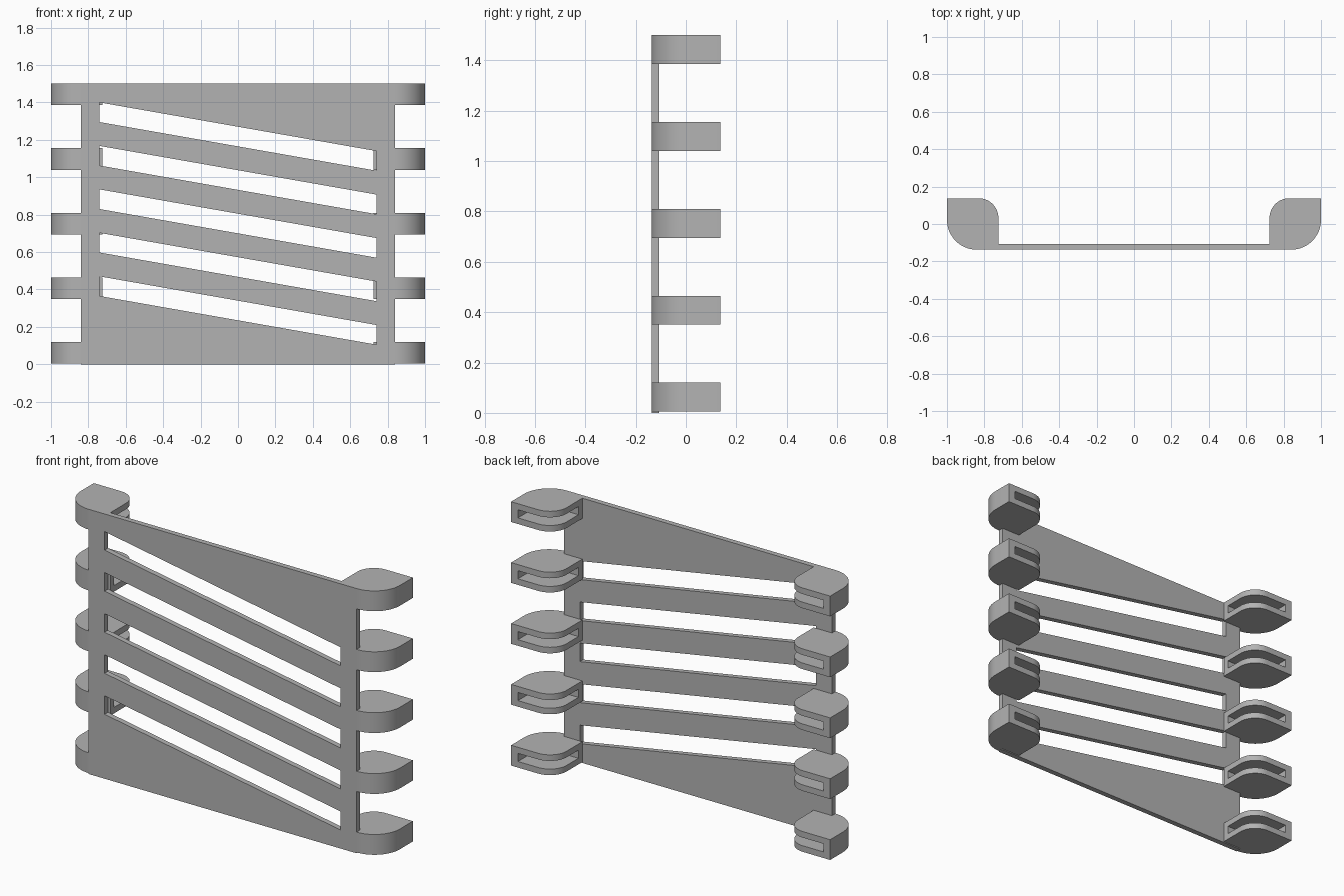
import bpy, bmesh
from math import cos, sin, pi, radians

cube = bpy.data.objects.get("Cube")
if cube:
    bpy.data.objects.remove(cube, do_unlink=True)

# Single grey material
grey = bpy.data.materials.new("plain_grey")
grey.use_nodes = True
colour = (0.45, 0.45, 0.45, 1)
grey.diffuse_color = colour
grey.node_tree.nodes["Principled BSDF"].inputs["Base Color"].default_value = colour

FRONT, BACK = -0.1375, 0.1375     # overall depth
PLATE_BACK = -0.107
PLATE_X = 0.84                    # half width of the plate
INNER_X = 0.725                   # inner side of the clips
CLIP_H = 0.115
CLIP_STEP = 0.345
TOP = 1.5


def prism(bm, loop, offset):
    """Extrude a closed loop of 3D points along an offset."""
    face = bm.faces.new([bm.verts.new(p) for p in loop])
    moved = bmesh.ops.extrude_face_region(bm, geom=[face])["geom"]
    bmesh.ops.translate(bm, vec=offset,
                        verts=[v for v in moved if isinstance(v, bmesh.types.BMVert)])


def make_object(name, prisms):
    bm = bmesh.new()
    for loop, offset in prisms:
        prism(bm, loop, offset)
    bmesh.ops.recalc_face_normals(bm, faces=bm.faces)
    mesh = bpy.data.meshes.new(name)
    bm.to_mesh(mesh)
    bm.free()
    mesh.materials.append(grey)
    obj = bpy.data.objects.new(name, mesh)
    bpy.context.collection.objects.link(obj)
    return obj


def select_only(obj):
    bpy.ops.object.select_all(action='DESELECT')
    obj.select_set(True)
    bpy.context.view_layer.objects.active = obj


def cut(obj, cutter):
    mod = obj.modifiers.new("cut", 'BOOLEAN')
    mod.operation = 'DIFFERENCE'
    mod.solver = 'EXACT'
    mod.object = cutter
    select_only(obj)
    bpy.ops.object.modifier_apply(modifier=mod.name)
    bpy.data.objects.remove(cutter, do_unlink=True)


def arc(cx, cy, r, start, end, steps=16):
    angles = [start + (end - start) * i / steps for i in range(steps + 1)]
    return [(cx + r * cos(a), cy + r * sin(a)) for a in angles]


def flat_loop(points, side, z):
    return [(side * x, y, z) for x, y in points]


# Front plate with five slanted slots
plate = make_object("front_plate", [(
    [(-PLATE_X, FRONT, 0), (PLATE_X, FRONT, 0), (PLATE_X, FRONT, TOP), (-PLATE_X, FRONT, TOP)],
    (0, PLATE_BACK - FRONT, 0))])
slots = []
for i in range(5):
    z, w, h, drop = 0.365 + 0.2325 * i, 0.74, 0.105, 0.26
    slots.append(([(-w, FRONT - 0.1, z), (w, FRONT - 0.1, z - drop),
                   (w, FRONT - 0.1, z - drop + h), (-w, FRONT - 0.1, z + h)], (0, 0.3, 0)))
cut(plate, make_object("slot_cutter", slots))

# Clip outline: rounded outer front corner and rounded inner back corner
R_OUT, R_IN = 0.16, 0.105
CY = FRONT + R_OUT
outline = ([(INNER_X, PLATE_BACK), (PLATE_X, PLATE_BACK)]
           + arc(PLATE_X, CY, R_OUT, -pi / 2, 0)
           + [(1, BACK)]
           + arc(INNER_X + R_IN, BACK - R_IN, R_IN, pi / 2, pi))

# Pocket open to the inside and the back, following the outer wall
WALL = 0.043
POCKET_FRONT = FRONT + 0.065
r = 1 - WALL - PLATE_X
pocket = ([(INNER_X - 0.1, POCKET_FRONT)]
          + arc(PLATE_X, POCKET_FRONT + r, r, -pi / 2, 0)
          + [(1 - WALL, BACK + 0.1), (INNER_X - 0.1, BACK + 0.1)])
GAP = 0.046

# Five clips on each side, sharing one mesh per side
for side, label in ((1, "left"), (-1, "right")):
    first = make_object(label + "_clip_1", [(flat_loop(outline, side, 0), (0, 0, CLIP_H))])
    cut(first, make_object("pocket_cutter",
                           [(flat_loop(pocket, side, (CLIP_H - GAP) / 2), (0, 0, GAP))]))
    select_only(first)
    bpy.ops.object.shade_smooth_by_angle(angle=radians(30))
    first.location.z = TOP - CLIP_H
    for n in range(1, 5):
        clip = first.copy()
        clip.name = f"{label}_clip_{n + 1}"
        clip.location.z = TOP - CLIP_H - n * CLIP_STEP
        bpy.context.collection.objects.link(clip)
